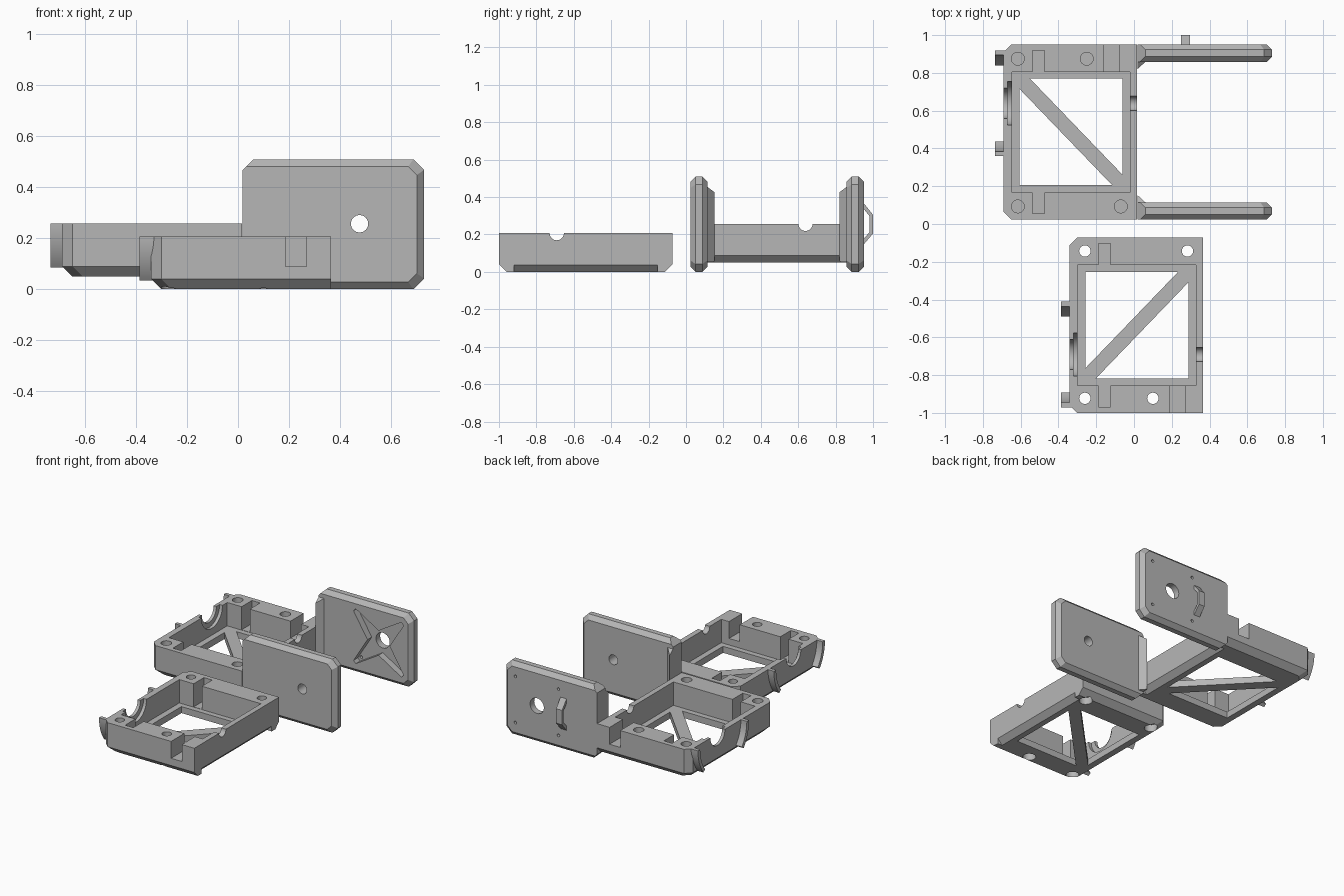
import bpy, bmesh, math

if "Cube" in bpy.data.objects:
    bpy.data.objects.remove(bpy.data.objects["Cube"])

grey = bpy.data.materials.new("plastic_grey")
grey.diffuse_color = (0.47, 0.47, 0.47, 1)
grey.use_nodes = True
grey.node_tree.nodes["Principled BSDF"].inputs["Base Color"].default_value = grey.diffuse_color


def loft(name, rings):
    """Closed solid through rings of 3D points."""
    bm = bmesh.new()
    vs = [[bm.verts.new(p) for p in r] for r in rings]
    n = len(vs[0])
    bm.faces.new(vs[0])
    bm.faces.new(vs[-1])
    for a, b in zip(vs, vs[1:]):
        for i in range(n):
            j = (i + 1) % n
            bm.faces.new((a[i], a[j], b[j], b[i]))
    bmesh.ops.recalc_face_normals(bm, faces=bm.faces)
    me = bpy.data.meshes.new(name)
    bm.to_mesh(me)
    bm.free()
    me.materials.append(grey)
    ob = bpy.data.objects.new(name, me)
    bpy.context.collection.objects.link(ob)
    return ob


def place(p, t, axis):
    u, v = p
    return {'x': (t, u, v), 'y': (u, t, v), 'z': (u, v, t)}[axis]


def prism(name, pts, a, b, axis):
    return loft(name, [[place(p, t, axis) for p in pts] for t in (a, b)])


def box(name, x0, x1, y0, y1, z0, z1):
    return prism(name, [(x0, y0), (x1, y0), (x1, y1), (x0, y1)], z0, z1, 'z')


def cyl(name, u, v, r, a, b, axis, n=32):
    pts = [(u + r * math.cos(2 * math.pi * i / n), v + r * math.sin(2 * math.pi * i / n))
           for i in range(n)]
    return prism(name, pts, a, b, axis)


def carve(ob, cutters):
    """Subtract every cutter, then discard the cutters."""
    for c in cutters:
        m = ob.modifiers.new("cut", 'BOOLEAN')
        m.operation, m.solver, m.object = 'DIFFERENCE', 'EXACT', c
    dg = bpy.context.evaluated_depsgraph_get()
    me = bpy.data.meshes.new_from_object(ob.evaluated_get(dg))
    ob.modifiers.clear()
    ob.data = me
    for c in cutters:
        bpy.data.objects.remove(c)


def case_half(tag, x0, y0, z0, holes, through, notch_x, notch_z, diag):
    """Tray with thick side walls, braced open floor, shaft cut-outs and screw holes."""
    x1, y1, z1 = x0 + 0.706, y0 + 0.928, z0 + 0.207
    c = 0.04

    def outline(i, z):
        a, b, d = x0 + i, y0 + i, y1 - i
        return [(x1, b, z), (x1, d, z), (a + c, d, z), (a, d - c, z), (a, b + c, z), (a + c, b, z)]

    body = loft(tag + "_case", [outline(c, z0), outline(0, z0 + c), outline(0, z1)])
    top = z1 + 0.05
    floor = z0 + 0.045
    ya, yb = y0 + 0.145, y1 - 0.145
    cuts = [box("cavity", x0 + 0.043, x1 - 0.037, ya, yb, floor, top)]
    # floor openings either side of the diagonal brace
    fx0, fx1, fy0, fy1, w = x0 + 0.085, x1 - 0.077, ya + 0.038, yb - 0.037, 0.055
    for s in (0, 1):
        if diag < 0:
            tri = [(fx0, fy0), (fx1 - w, fy0), (fx0, fy1 - w)] if s else \
                  [(fx1, fy1), (fx0 + w, fy1), (fx1, fy0 + w)]
        else:
            tri = [(fx0, fy1), (fx1 - w, fy1), (fx0, fy0 + w)] if s else \
                  [(fx1, fy0), (fx0 + w, fy0), (fx1, fy1 - w)]
        cuts.append(prism("opening", tri, z0 - 0.05, floor + 0.02, 'z'))
    # slots for the mounting flanges
    for a, b in ((y0 + 0.032, ya + 0.02), (yb - 0.02, y1 - 0.032)):
        cuts.append(box("slot", x0 + 0.153, x0 + 0.216, a, b, floor + 0.002, top))
    # cable notch through one side wall
    na, nb = (y1 - 0.17, y1 + 0.05) if diag < 0 else (y0 - 0.05, y0 + 0.17)
    cuts.append(box("notch", notch_x, notch_x + 0.082, na, nb, notch_z, top))
    # stepped shaft seat on the left, small pivot seat on the right
    yc = y0 + 0.309 if diag > 0 else y0 + 0.616
    cuts += [cyl("seat_outer", yc, z1, 0.08, x0 - 0.05, x0 + 0.03, 'x', 48),
             cyl("seat_inner", yc, z1, 0.115, x0 + 0.021, x0 + 0.06, 'x', 48),
             cyl("pivot", yc, z1, 0.038, x1 - 0.06, x1 + 0.05, 'x')]
    # chamfer under the right wall
    cuts.append(prism("chamfer", [(x1 - 0.04, z0 - 0.003), (x1 + 0.003, z0 + 0.04),
                                  (x1 + 0.003, z0 - 0.003)], y0 + 0.08, y1 - 0.08, 'y'))
    # screw holes
    for hx, hy in holes:
        if through:
            cuts += [cyl("hole", hx, hy, 0.03, z0 - 0.05, top, 'z'),
                     cyl("counterbore", hx, hy, 0.042, z0 - 0.05, z0 + 0.05, 'z')]
        else:
            cuts.append(cyl("hole", hx, hy, 0.034, z0 + 0.06, top, 'z'))
    carve(body, cuts)
    # curved guide hooks around the shaft seat
    for side, label in ((-1, "front"), (1, "rear")):
        ang = [math.radians(38 * i / 10) for i in range(11)]
        arc = [(yc + side * r * math.cos(t), z1 - r * math.sin(t))
               for r, seq in ((0.28, ang), (0.255, ang[::-1])) for t in seq]
        prism(f"{tag}_{label}_hook", arc, x0 - 0.045, x0 + 0.03, 'x')


case_half("rear", -0.69, 0.023, 0.05,
          [(-0.615, 0.875), (-0.25, 0.875), (-0.615, 0.093), (-0.07, 0.093)],
          False, -0.162, 0.14, -1)
case_half("front", -0.341, -1.0, 0.0,
          [(-0.26, -0.143), (0.283, -0.143), (-0.26, -0.923), (0.10, -0.923)],
          True, 0.187, 0.09, 1)


def arm_plate(name, y0, y1):
    """Bevelled plate with clipped corners and a straight left end."""
    def ring(i, y):
        a, b, lo, hi, c = 0.018, 0.73 - i, i, 0.51 - i, 0.042 - i * 0.3
        k = 0.042 - i
        return [(a, y, lo + k), (a + k, y, lo), (b - c, y, lo), (b, y, lo + c),
                (b, y, hi - c), (b - c, y, hi), (a + k, y, hi), (a, y, hi - k)]
    e = 0.028
    return loft(name, [ring(e, y0), ring(0, y0 + e), ring(0, y1 - e), ring(e, y1)])


HX, HZ = 0.477, 0.257
front_arm = arm_plate("front_arm", 0.023, 0.115)
rear_arm = arm_plate("rear_arm", 0.858, 0.951)
carve(front_arm, [cyl("hole", HX, HZ, 0.034, -0.1, 0.2, 'y')])

# four-pointed horn recess inside the rear arm, with centre and screw holes
star = []
for sx, sz, wx, wz in ((1, 1, 0, 1), (-1, 1, -1, 0), (-1, -1, 0, -1), (1, -1, 1, 0)):
    tips = [(HX + sx * 0.192, HZ + sz * 0.172), (HX + sx * 0.175, HZ + sz * 0.19)]
    if sx * sz < 0:
        tips.reverse()
    star += tips + [(HX + wx * 0.085, HZ + wz * 0.085)]
# order corner points and waists by angle around the centre
star.sort(key=lambda p: math.atan2(p[1] - HZ, p[0] - HX))
cuts = [prism("star", star, 0.82, 0.905, 'y'), cyl("hole", HX, HZ, 0.053, 0.8, 1.1, 'y')]
cuts += [cyl("pin", HX + sx * 0.165, HZ + sz * 0.16, 0.01, 0.8, 1.1, 'y', 12)
         for sx in (-1, 1) for sz in (-1, 1)]
carve(rear_arm, cuts)

# corner gussets between the rear case and the arms
for label, yp, d in (("front", 0.10, 1), ("rear", 0.873, -1)):
    loft(label + "_gusset", [
        [(0.0185, yp, lo0), (0.076, yp, lo0), (0.0185, yp + d * 0.053, lo1)]
        for lo0, lo1 in ((0.05, 0.055), (0.465, 0.425))])

# cable loop on the outside of the rear arm
prism("cable_loop", [(0.94, 0.38), (1.0, 0.305), (1.0, 0.205), (0.94, 0.135),
                     (0.94, 0.165), (0.982, 0.213), (0.982, 0.297), (0.94, 0.35)],
      0.25, 0.296, 'x')

# smooth curved cuts, keep edges sharp
for ob in bpy.context.scene.objects:
    ob.select_set(True)
    bpy.context.view_layer.objects.active = ob
bpy.ops.object.shade_smooth_by_angle(angle=math.radians(25))
